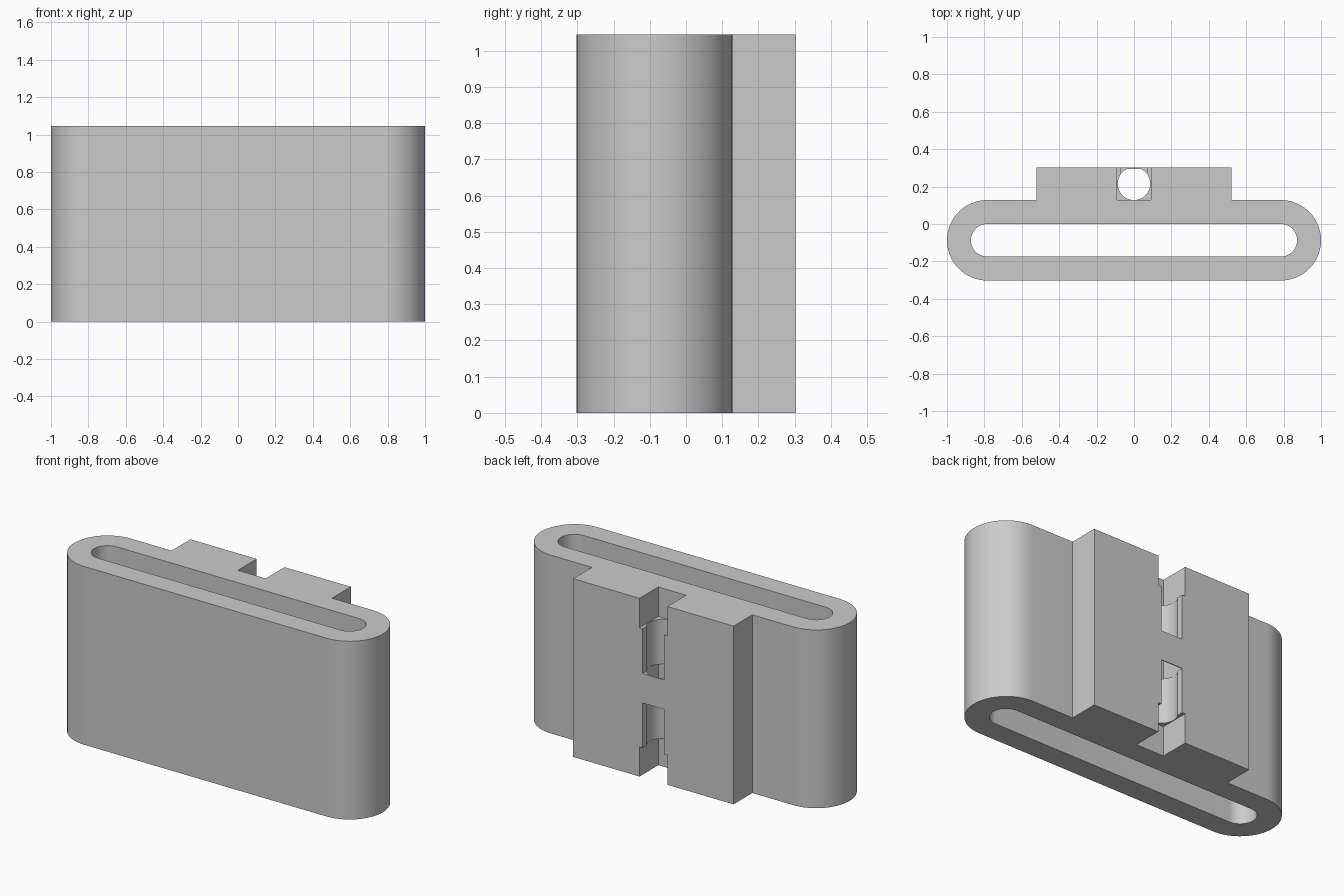
import bpy
import bmesh
from math import sin, cos, pi

if "Cube" in bpy.data.objects:
    bpy.data.objects.remove(bpy.data.objects["Cube"], do_unlink=True)

HEIGHT = 1.045
BACK, WALL_BACK = 0.302, 0.128        # rear of the block, rear of the sleeve
MID_Y, RADIUS, SLOT_RADIUS = -0.087, 0.215, 0.087
END_X = 1 - RADIUS                    # centre of the rounded ends
BLOCK_X, NOTCH_X, WINDOW_X = 0.52, 0.09, 0.07
NOTCH_H, BRIDGE_LOW = 0.173, 0.436
PLATE_Y = BACK - 0.005                # inner face of the thin bridge

grey = bpy.data.materials.new("Grey plastic")
grey.use_nodes = True
colour = (0.6, 0.6, 0.6, 1)
grey.diffuse_color = colour
grey.node_tree.nodes["Principled BSDF"].inputs["Base Color"].default_value = colour


def arc(cx, cy, r, start, end, steps=32):
    angles = [start + (end - start) * i / steps for i in range(steps + 1)]
    return [(cx + r * cos(a), cy + r * sin(a)) for a in angles]


def rect(half_x, y0, y1):
    return [(-half_x, y0), (half_x, y0), (half_x, y1), (-half_x, y1)]


def stadium(r):
    return (arc(END_X, MID_Y, r, -pi / 2, pi / 2)
            + arc(-END_X, MID_Y, r, pi / 2, 3 * pi / 2))


def prism(name, outline, z0, z1):
    """Extrude a closed xy outline from z0 to z1."""
    bm = bmesh.new()
    base = bm.faces.new([bm.verts.new((x, y, z0)) for x, y in outline])
    top = bmesh.ops.extrude_face_region(bm, geom=[base])["geom"]
    bmesh.ops.translate(bm, vec=(0, 0, z1 - z0),
                        verts=[v for v in top if isinstance(v, bmesh.types.BMVert)])
    bmesh.ops.recalc_face_normals(bm, faces=bm.faces)
    mesh = bpy.data.meshes.new(name)
    bm.to_mesh(mesh)
    bm.free()
    mesh.materials.append(grey)
    obj = bpy.data.objects.new(name, mesh)
    bpy.context.collection.objects.link(obj)
    return obj


# Rounded sleeve with the mounting block on its back, as one outline
right_end = arc(END_X, MID_Y, RADIUS, -pi / 2, pi / 2)
left_end = arc(-END_X, MID_Y, RADIUS, pi / 2, 3 * pi / 2)
block = [(BLOCK_X, WALL_BACK), (BLOCK_X, BACK), (-BLOCK_X, BACK), (-BLOCK_X, WALL_BACK)]
sleeve = prism("sleeve_with_block", right_end + block + left_end, 0, HEIGHT)

# Long slot through the sleeve, and round bore closed off behind the thin bridge
bore_y = WALL_BACK + SLOT_RADIUS
bore = [(x, y) for x, y in arc(0, bore_y, SLOT_RADIUS, 0, 2 * pi, 64)[:-1] if y < PLATE_Y]
cutters = [
    prism("slot_cutter", stadium(SLOT_RADIUS), -0.1, HEIGHT + 0.1),
    prism("bore_cutter", bore, -0.1, HEIGHT + 0.1),
    prism("pocket_cutter", rect(NOTCH_X, WALL_BACK, PLATE_Y), BRIDGE_LOW, HEIGHT - BRIDGE_LOW),
]

# Windows and square end notches, mirrored bottom to top
for side, flip in (("lower", False), ("upper", True)):
    for part, outline, z0, z1 in (
            ("window", rect(WINDOW_X, bore_y, BACK + 0.1), NOTCH_H - 0.05, BRIDGE_LOW),
            ("notch", rect(NOTCH_X, WALL_BACK, BACK + 0.1), -0.1, NOTCH_H)):
        if flip:
            z0, z1 = HEIGHT - z1, HEIGHT - z0
        cutters.append(prism(f"{side}_{part}_cutter", outline, z0, z1))

for cutter in cutters:
    cutter.hide_render = True
    cutter.hide_viewport = True
    cutter.display_type = 'WIRE'
    cut = sleeve.modifiers.new(cutter.name, 'BOOLEAN')
    cut.operation = 'DIFFERENCE'
    cut.solver = 'EXACT'
    cut.object = cutter

# Bake the cuts, drop the cutters, smooth the curved walls
bpy.context.view_layer.update()
graph = bpy.context.evaluated_depsgraph_get()
result = bpy.data.meshes.new_from_object(sleeve.evaluated_get(graph))
sleeve.modifiers.clear()
sleeve.data = result
for cutter in cutters:
    bpy.data.objects.remove(cutter, do_unlink=True)

bpy.ops.object.select_all(action='DESELECT')
sleeve.select_set(True)
bpy.context.view_layer.objects.active = sleeve
bpy.ops.object.shade_smooth_by_angle(angle=pi / 6)
